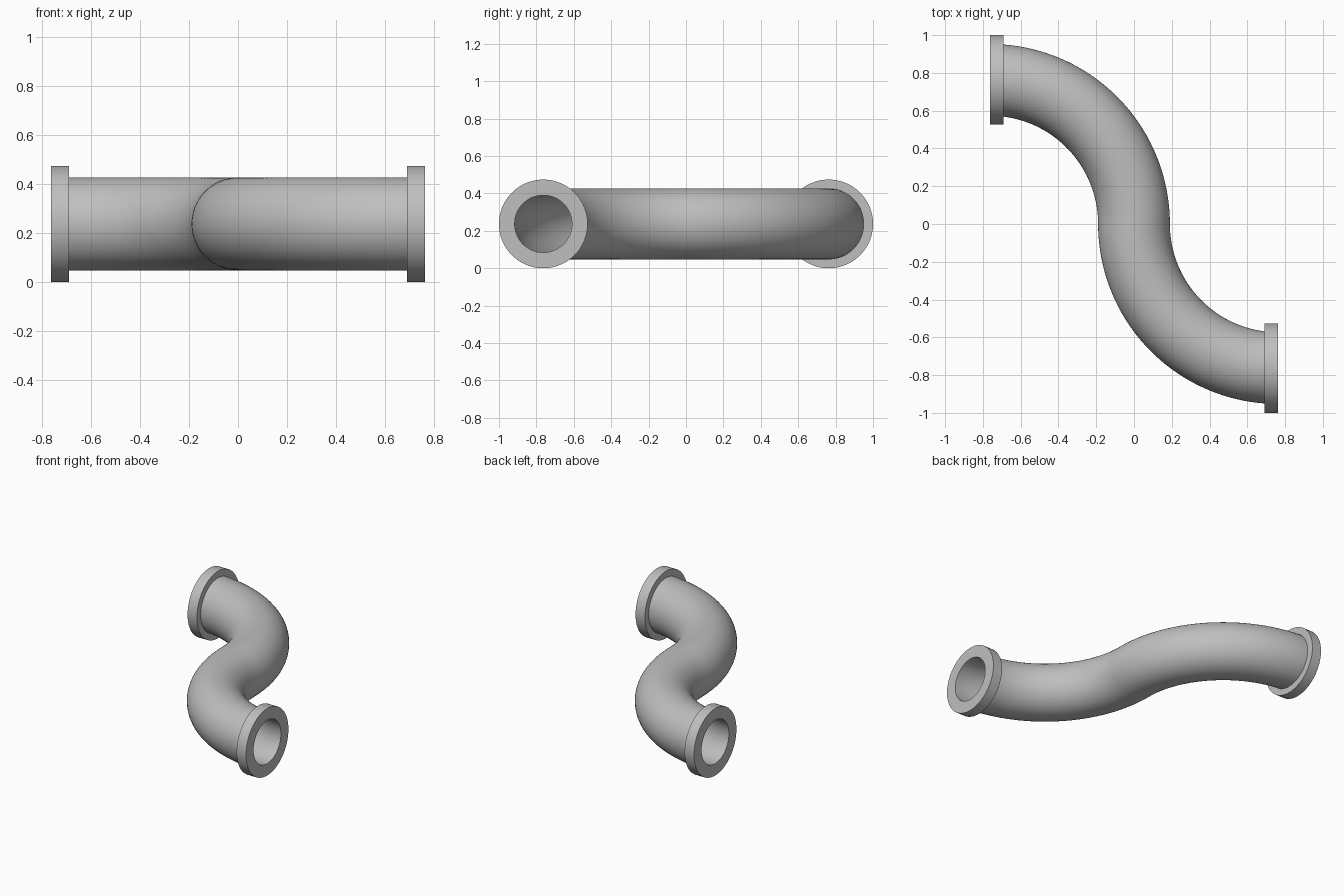
import bpy, bmesh
from math import radians
from mathutils import Matrix, Vector

BEND = 0.763      # radius of the bend centreline
HEIGHT = 0.237    # centreline height, equal to the flange radius
OUTER, BORE = 0.19, 0.153
FLANGE_DEPTH = 0.073
SIDES, STEPS = 96, 40

cube = bpy.data.objects.get("Cube")
if cube:
    bpy.data.objects.remove(cube, do_unlink=True)

grey = bpy.data.materials.new("grey_metal")
grey.use_nodes = True
colour = (0.52, 0.52, 0.52, 1)
grey.diffuse_color = colour
grey.node_tree.nodes["Principled BSDF"].inputs["Base Color"].default_value = colour


def finish(bm, name, inward=False):
    """Weld seams, orient faces and make a smooth object with sharp rims."""
    bmesh.ops.remove_doubles(bm, verts=bm.verts, dist=0.0001)
    bmesh.ops.recalc_face_normals(bm, faces=bm.faces)
    if inward:
        bmesh.ops.reverse_faces(bm, faces=bm.faces)
    mesh = bpy.data.meshes.new(name)
    bm.to_mesh(mesh)
    bm.free()
    mesh.materials.append(grey)
    mesh.shade_smooth()
    mesh.set_sharp_from_angle(angle=radians(35))
    obj = bpy.data.objects.new(name, mesh)
    bpy.context.collection.objects.link(obj)
    return obj


def s_tube(name, radius, inward=False):
    """Two opposite quarter bends swept from a ring in the middle."""
    bm = bmesh.new()
    for side in (-1, 1):
        ring = bmesh.ops.create_circle(
            bm, segments=SIDES, radius=radius,
            matrix=Matrix.Translation((0, 0, HEIGHT)) @ Matrix.Rotation(radians(90), 4, 'X'))["verts"]
        edges = list({e for v in ring for e in v.link_edges})
        bmesh.ops.spin(bm, geom=ring + edges, cent=(side * BEND, 0, HEIGHT),
                       axis=(0, 0, 1), angle=radians(90), steps=STEPS)
    return finish(bm, name, inward)


def flange(name, side):
    """Revolved collar: end face around the bore, rim, and back face to the pipe."""
    bm = bmesh.new()
    back = BEND - FLANGE_DEPTH
    profile = [(BEND, BORE), (BEND, HEIGHT), (back, HEIGHT), (back, OUTER - 0.01)]
    centre = Vector((0, -side * BEND, HEIGHT))
    verts = [bm.verts.new(centre + Vector((side * x, 0, r))) for x, r in profile]
    edges = [bm.edges.new(pair) for pair in zip(verts, verts[1:])]
    bmesh.ops.spin(bm, geom=verts + edges, cent=centre, axis=(1, 0, 0),
                   angle=radians(360), steps=SIDES)
    return finish(bm, name)


# Pipe walls
s_tube("pipe_outer_wall", OUTER)
s_tube("pipe_bore", BORE, inward=True)

# End collars
flange("left_flange", 1)
flange("right_flange", -1)
